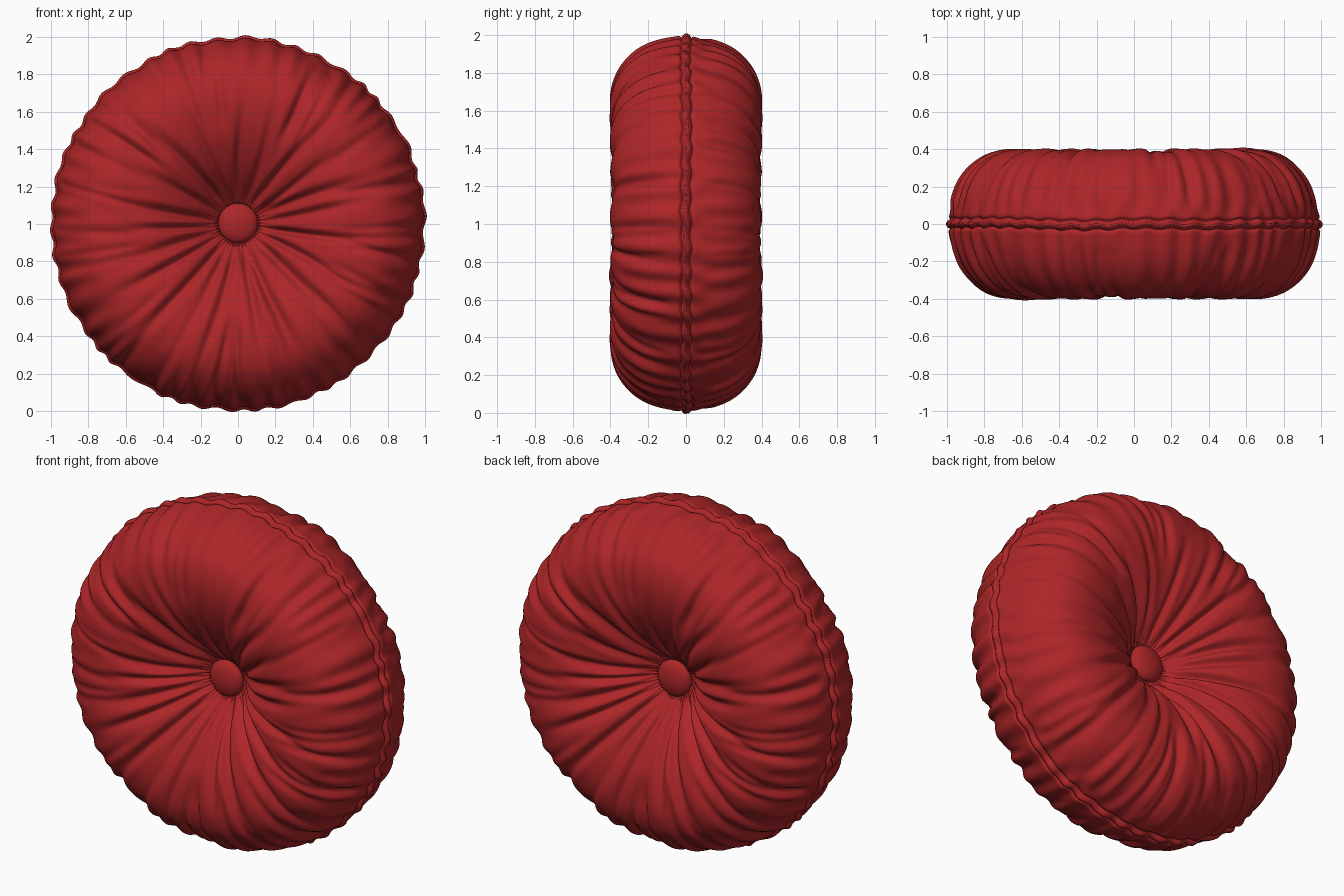
import bpy, math, random
from mathutils import Vector, noise

if "Cube" in bpy.data.objects:
    bpy.data.objects.remove(bpy.data.objects["Cube"])

random.seed(4)
N = 480          # steps around the cushion
CZ = 1.0         # height of the cushion centre

red = bpy.data.materials.new("red_fabric")
red.diffuse_color = (0.42, 0.019, 0.021, 1)
red.use_nodes = True
red.node_tree.nodes["Principled BSDF"].inputs["Base Color"].default_value = red.diffuse_color

# half profile (radius, half thickness) from the rim seam to the tufted centre
PROFILE = [(.988, -.05), (.99, 0), (.983, .06), (.965, .15), (.93, .235), (.87, .312),
           (.79, .37), (.69, .397), (.58, .393), (.46, .36), (.34, .3), (.24, .225),
           (.16, .145), (.1, .09), (.04, .075), (0, .075), (-.04, .075)]

# main creases: angle in degrees as seen when facing the cushion
ANGLES = [90, 70, 52, 34, 22, 8, -9, -25, -43, -68, -79, -101, -115, -129,
          -148, -162, -176, 171, 150, 129, 113]
CREASES = [(math.radians(a), random.uniform(.022, .042), random.uniform(.024, .036),
            random.uniform(.5, .85), random.uniform(-.2, .2)) for a in ANGLES]
# short secondary creases near the outer edge
SHORT = [(random.uniform(-math.pi, math.pi), random.uniform(.008, .016),
          random.uniform(.018, .03), random.uniform(-.15, .15)) for _ in range(46)]


def spline(p, u):
    i = min(int(u), len(p) - 4)
    t = u - i
    return [0.5 * (2 * b + (c - a) * t + (2 * a - 5 * b + 4 * c - d) * t * t
                   + (3 * b - a - 3 * c + d) * t ** 3)
            for a, b, c, d in zip(p[i], p[i + 1], p[i + 2], p[i + 3])]


def step(a, b, x):
    x = max(0, min(1, (x - a) / (b - a)))
    return x * x * (3 - 2 * x)


def wrap(a):
    return (a + math.pi) % (2 * math.pi) - math.pi


def folds(r, y, th):
    """Displacement along the normal, from creases and edge puckers."""
    d = 0
    inner = step(.08, .24, r)
    for a, depth, w, length, bend in CREASES:
        s = wrap(th - a - bend * (r - .3)) * r / (w * (.55 + r))
        if abs(s) < 4:
            fade = 1 - step(length * .55, length + .15, r)
            d += inner * fade * depth * (.35 * math.exp(-(s / 2.2) ** 2) - 1.1 * math.exp(-s * s))
    for a, depth, w, bend in SHORT:
        s = wrap(th - a - bend * (r - .7)) * r / w
        if abs(s) < 3:
            d -= depth * step(.45, .65, r) * math.exp(-s * s) * step(.05, .2, y)
    # puckers gathered at the seam
    c, q = math.cos(th), math.sin(th)
    n = noise.noise(Vector((c * 3, q * 3, 0)))
    d += .008 * step(.75, .95, r) * math.sin(46 * th + 4 * n)
    d += .012 * step(.2, .5, r) * noise.noise(Vector((c * 5, q * 5, y * 2)))
    return d


# rows of the half profile, finest around the seam
us = [i * .055 for i in range(13)] + [.72 + .14 * i for i in range(1, 95)]
us = [u for u in us if u < 13.9]
rows = []
for u in us:
    r, y = spline(PROFILE, u)
    r2, y2 = spline(PROFILE, u + .01)
    t = Vector((r2 - r, y2 - y)).normalized()
    rows.append((r, max(y, 0), t.y, -t.x))

# cushion: both halves share the seam ring; the back is the front turned round
verts, faces = [], []


def ring_half(k, side):
    r, y, nr, ny = rows[k]
    start = len(verts)
    for j in range(N):
        th = 2 * math.pi * j / N
        local = th if side < 0 else math.pi - th
        d = folds(r, y, th if k == 0 else local)
        if k < 40:
            edge = folds(r, y, th)
            m = step(0, .15, y)
            d = edge * (1 - m) + d * m
        # sewn groove beside the raised seam band
        d += .010 * math.exp(-(y / .013) ** 2) - .012 * math.exp(-((y - .026) / .007) ** 2)
        if k == 0:
            d -= .006
        rr, yy = r + nr * d, y + ny * d
        wave = .014 * noise.noise(Vector((math.cos(th) * 2, math.sin(th) * 2, 7)))
        wave += .005 * math.sin(46 * th + 1.5)
        yy = side * yy + wave * (1 - step(.02, .2, y))
        verts.append((rr * math.cos(th), yy, CZ + rr * math.sin(th)))
    return start


seam = ring_half(0, -1)
for side in (-1, 1):
    prev = seam
    for k in range(1, len(rows)):
        cur = ring_half(k, side)
        for j in range(N):
            n = (j + 1) % N
            f = (prev + j, cur + j, cur + n, prev + n)
            faces.append(f if side > 0 else f[::-1])
        prev = cur
    cap = tuple(range(prev, prev + N))
    faces.append(cap if side < 0 else cap[::-1])

mesh = bpy.data.meshes.new("cushion")
mesh.from_pydata(verts, [], faces)
mesh.materials.append(red)
mesh.shade_smooth()
cushion = bpy.data.objects.new("cushion", mesh)
bpy.context.collection.objects.link(cushion)

# domed buttons in the middle of both faces
for name, side in (("front_button", -1), ("back_button", 1)):
    bpy.ops.mesh.primitive_uv_sphere_add(segments=48, ring_count=24, radius=1,
                                         location=(0, side * .105, CZ + .005),
                                         rotation=(math.pi / 2, 0, 0))
    button = bpy.context.object
    button.name = name
    button.scale = (.106, .106, .045)
    button.data.materials.append(red)
    bpy.ops.object.shade_smooth()
